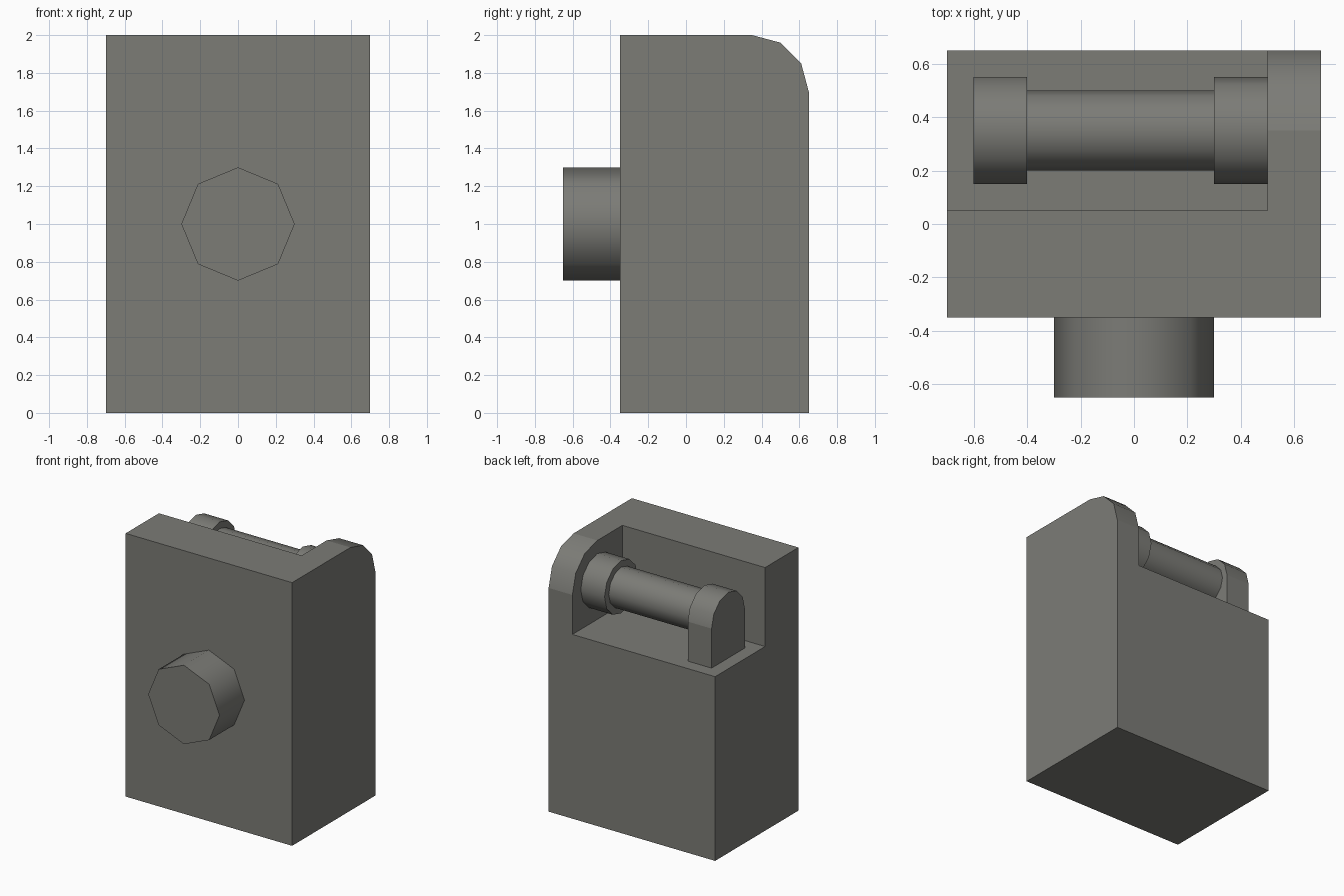
import bpy, bmesh, math

if "Cube" in bpy.data.objects:
    bpy.data.objects.remove(bpy.data.objects["Cube"])

grey = bpy.data.materials.new("dark_grey")
grey.diffuse_color = (0.2, 0.2, 0.183, 1.0)
grey.use_nodes = True
grey.node_tree.nodes["Principled BSDF"].inputs["Base Color"].default_value = grey.diffuse_color

AXIS_Y, AXIS_Z = 0.35, 1.7   # shared centre of the hinge bar and rounded cheek


def arc(cu, cv, r, a0, a1, steps):
    """Points on an arc, angles in degrees."""
    return [(cu + r * math.cos(math.radians(a0 + (a1 - a0) * i / steps)),
             cv + r * math.sin(math.radians(a0 + (a1 - a0) * i / steps)))
            for i in range(steps + 1)]


def prism(name, profile, start, end, axis="x", curved=True):
    """Extrude a profile: (y, z) along x, or (x, z) along y. Slanted sides are smooth."""
    place = (lambda u, v, t: (t, u, v)) if axis == "x" else (lambda u, v, t: (u, t, v))
    bm = bmesh.new()
    a = [bm.verts.new(place(u, v, start)) for u, v in profile]
    b = [bm.verts.new(place(u, v, end)) for u, v in profile]
    bm.faces.new(a)
    bm.faces.new(b)
    n = len(profile)
    for i in range(n):
        j = (i + 1) % n
        f = bm.faces.new((a[i], a[j], b[j], b[i]))
        f.normal_update()
        f.smooth = curved and max(abs(c) for c in f.normal) < 0.999
    bmesh.ops.recalc_face_normals(bm, faces=bm.faces[:])
    mesh = bpy.data.meshes.new(name)
    bm.to_mesh(mesh)
    bm.free()
    mesh.materials.append(grey)
    ob = bpy.data.objects.new(name, mesh)
    bpy.context.collection.objects.link(ob)
    return ob


# Main block with a rounded top back edge
body = prism("body", [(-0.35, 0), (0.65, 0)] + arc(AXIS_Y, AXIS_Z, 0.3, 0, 90, 3)
             + [(-0.35, 2)], -0.7, 0.7)

# Recess cut from the top back, leaving one cheek on the right
cutter = prism("recess_cutter", [(0.05, 1.4), (0.9, 1.4), (0.9, 2.3), (0.05, 2.3)],
               -0.9, 0.5, curved=False)
cutter.hide_render = True
cutter.hide_viewport = True
cut = body.modifiers.new("recess", "BOOLEAN")
cut.operation = "DIFFERENCE"
cut.solver = "EXACT"
cut.object = cutter

# Hinge bar, collar on the cheek, and arched support on the open side
prism("hinge_bar", arc(AXIS_Y, AXIS_Z, 0.15, 0, 360, 12)[:-1], -0.4, 0.3)
prism("hinge_collar", arc(AXIS_Y, AXIS_Z, 0.2, 0, 360, 12)[:-1], 0.3, 0.5)
prism("hinge_support", [(0.15, 1.4), (0.55, 1.4)]
      + arc(AXIS_Y, AXIS_Z, 0.2, 0, 180, 6), -0.6, -0.4)

# Eight-sided peg on the front
prism("front_peg", arc(0, 1, 0.3, 0, 360, 8)[:-1], -0.65, -0.35, axis="y")
